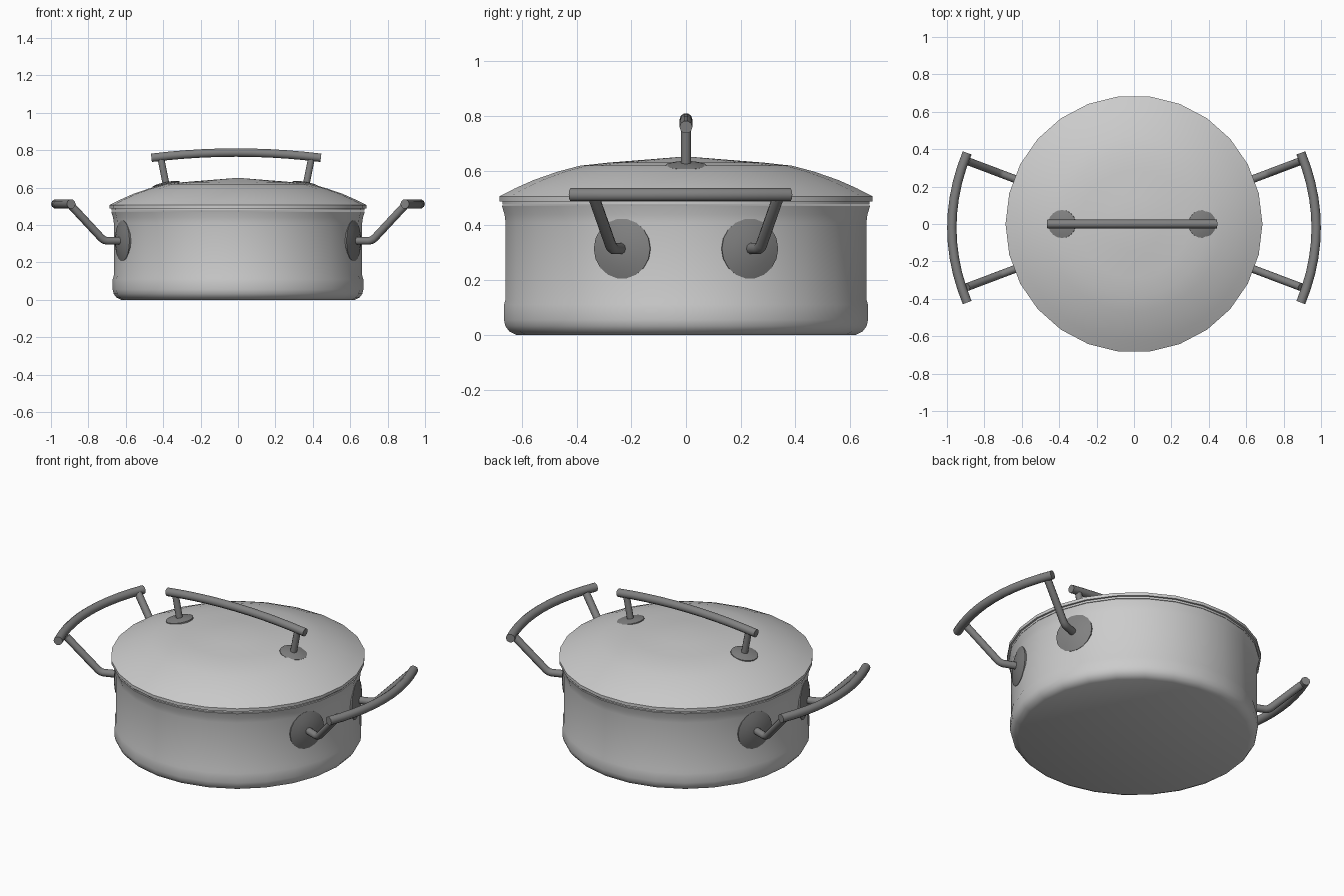
import bpy, bmesh, math
from mathutils import Vector, Matrix

cube = bpy.data.objects.get("Cube")
if cube:
    bpy.data.objects.remove(cube, do_unlink=True)


def material(name, value):
    m = bpy.data.materials.new(name)
    m.use_nodes = True
    m.diffuse_color = (value, value, value, 1)
    m.node_tree.nodes["Principled BSDF"].inputs["Base Color"].default_value = (value, value, value, 1)
    return m


STEEL = material("light_steel", 0.60)
DARK = material("dark_metal", 0.22)


def finish(obj, mat, angle=35):
    obj.data.materials.clear()
    obj.data.materials.append(mat)
    bpy.ops.object.select_all(action='DESELECT')
    obj.select_set(True)
    bpy.context.view_layer.objects.active = obj
    bpy.ops.object.shade_smooth_by_angle(angle=math.radians(angle))
    return obj


def lathe(name, profile, sides, mat, matrix=Matrix(), angle=35):
    """Revolve (radius, height) points around z, then place with a matrix."""
    bm = bmesh.new()
    verts = [bm.verts.new((r, 0, z)) for r, z in profile]
    edges = [bm.edges.new(pair) for pair in zip(verts, verts[1:])]
    bmesh.ops.spin(bm, geom=verts + edges, cent=(0, 0, 0), axis=(0, 0, 1),
                   angle=math.tau, steps=sides, use_merge=True)
    bmesh.ops.remove_doubles(bm, verts=bm.verts, dist=1e-4)
    bmesh.ops.recalc_face_normals(bm, faces=bm.faces)
    bm.transform(matrix)
    mesh = bpy.data.meshes.new(name)
    bm.to_mesh(mesh)
    bm.free()
    obj = bpy.data.objects.new(name, mesh)
    bpy.context.collection.objects.link(obj)
    return finish(obj, mat, angle)


def tube(name, points, radius, mat):
    """Round capped bar swept along a polyline."""
    curve = bpy.data.curves.new(name, 'CURVE')
    curve.dimensions = '3D'
    curve.bevel_depth = radius
    curve.bevel_resolution = 3
    curve.use_fill_caps = True
    spline = curve.splines.new('POLY')
    spline.points.add(len(points) - 1)
    for p, co in zip(spline.points, points):
        p.co = (*co, 1)
    obj = bpy.data.objects.new(name, curve)
    bpy.context.collection.objects.link(obj)
    bpy.ops.object.select_all(action='DESELECT')
    obj.select_set(True)
    bpy.context.view_layer.objects.active = obj
    bpy.ops.object.convert(target='MESH')
    return finish(bpy.context.view_layer.objects.active, mat, 50)


def bow(half, rise, steps=10):
    """Parabolic arc: (position along the bar, bulge) pairs."""
    for i in range(steps + 1):
        t = 2 * i / steps - 1
        yield half * t, rise * (1 - t * t)


SIDES = 26

# Pot body: rounded foot, slightly waisted wall, flared lip, hollow inside
lathe("pot_body", [(0, 0), (0.625, 0), (0.65, 0.012), (0.665, 0.032), (0.67, 0.055),
                   (0.67, 0.11), (0.664, 0.13), (0.664, 0.41), (0.668, 0.44),
                   (0.678, 0.472), (0.65, 0.472), (0.64, 0.05), (0, 0.03)], SIDES, STEEL)

# Lid: overhanging rim and shallow dome
lathe("lid", [(0, 0.476), (0.676, 0.476), (0.676, 0.488), (0.687, 0.488), (0.687, 0.506),
              (0.63, 0.535), (0.56, 0.566), (0.47, 0.597), (0.39, 0.618),
              (0.29, 0.629), (0.15, 0.640), (0, 0.652)], SIDES, STEEL)

# Side handles: two mounting discs, two bent legs and a bowed grip per side
SPREAD = math.radians(20.7)
for side, label in ((1, "left"), (-1, "right")):
    for end, place in ((-1, "front"), (1, "back")):
        out = Vector((side * math.cos(SPREAD), end * math.sin(SPREAD), 0))
        turn = out.to_track_quat('Z', 'Y').to_matrix().to_4x4()
        spot = Matrix.Translation(out * 0.66 + Vector((0, 0, 0.315))) @ turn
        lathe(f"{label}_{place}_mount", [(0, -0.01), (0.108, -0.01), (0.11, 0.002),
                                         (0.07, 0.014), (0, 0.022)], 18, DARK, spot)
        path = [(0.66, 0.315), (0.75, 0.315), (0.765, 0.319), (0.78, 0.329), (0.955, 0.505)]
        tube(f"{label}_{place}_leg", [out * r + Vector((0, 0, z)) for r, z in path], 0.021, DARK)
    grip = [(side * (0.892 + b), y - 0.02, 0.512) for y, b in bow(0.40, 0.082)]
    tube(f"{label}_grip", grip, 0.025, DARK)

# Lid handle: tilted discs, leaning legs and a bowed grip
SHIFT = -0.01
for side, label in ((1, "left"), (-1, "right")):
    lean = Vector((side * 0.2, 0, 1)).normalized()
    base = Vector((side * 0.375 + SHIFT, 0, 0.618))
    turn = lean.to_track_quat('Z', 'Y').to_matrix().to_4x4()
    lathe(f"lid_{label}_mount", [(0, -0.01), (0.075, -0.01), (0.075, 0.002),
                                 (0.045, 0.009), (0, 0.012)], 18, DARK, Matrix.Translation(base) @ turn)
    tube(f"lid_{label}_leg", [base, base + lean * 0.15], 0.019, DARK)
tube("lid_grip", [(x + SHIFT, 0, 0.759 + b) for x, b in bow(0.453, 0.028)], 0.0235, DARK)
